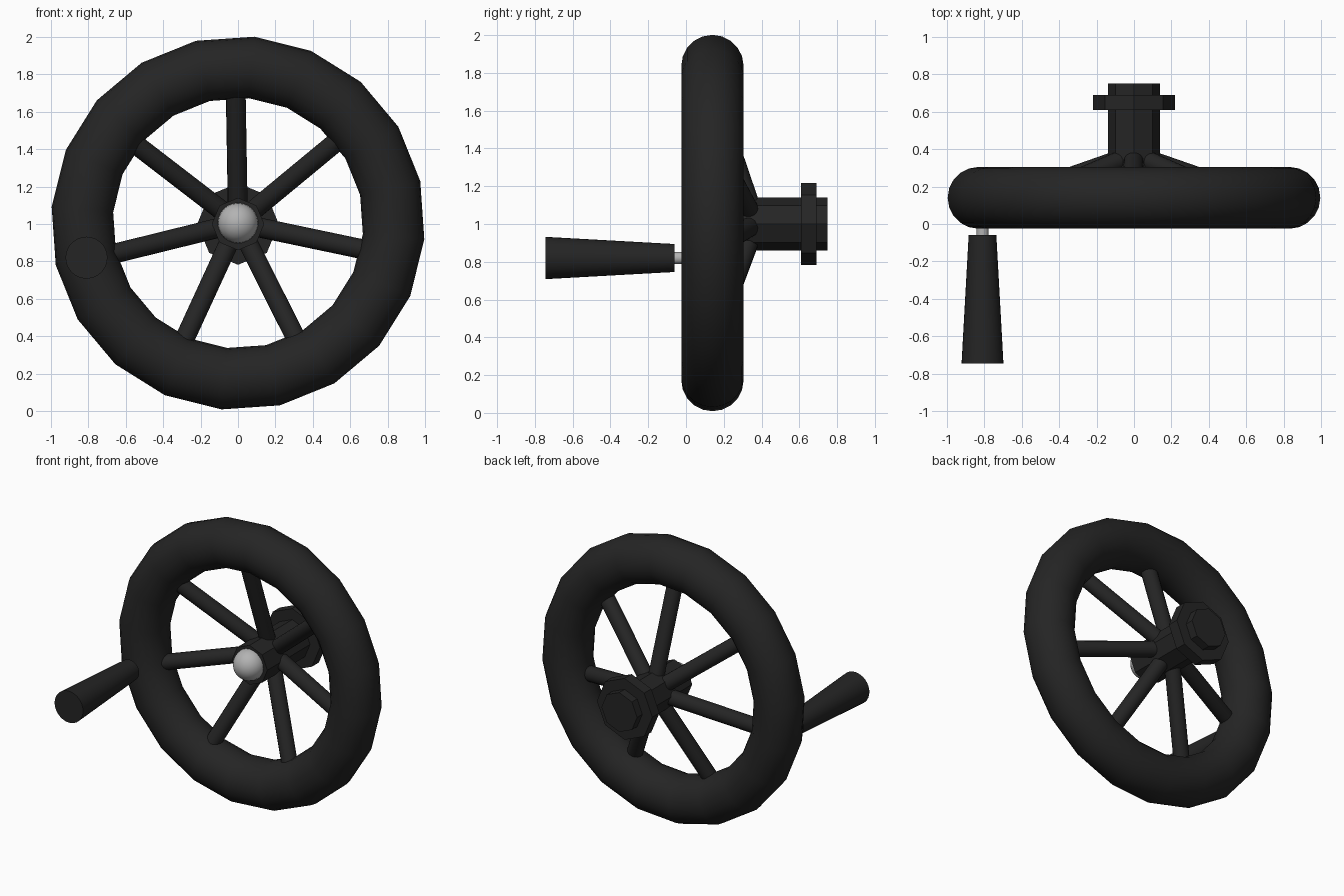
import bpy, bmesh, math
from mathutils import Vector, Matrix

cube = bpy.data.objects.get("Cube")
if cube:
    bpy.data.objects.remove(cube, do_unlink=True)


def material(name, value):
    m = bpy.data.materials.new(name)
    m.use_nodes = True
    color = (value, value, value, 1)
    m.diffuse_color = color
    m.node_tree.nodes["Principled BSDF"].inputs["Base Color"].default_value = color
    return m


BLACK = material("black iron", 0.018)
STEEL = material("polished steel", 0.45)
CENTRE = Vector((0, 0.14, 1.005))


def finish(obj, name, mat, angle=None):
    obj.name = name
    obj.data.materials.append(mat)
    if angle:
        bpy.ops.object.shade_smooth_by_angle(angle=math.radians(angle))
    return obj


def rod(name, start, end, r1, r2, mat, sides=16, turn=0, angle=40):
    """Cylinder or cone between two points."""
    start, end = Vector(start), Vector(end)
    axis = end - start
    bpy.ops.mesh.primitive_cone_add(vertices=sides, radius1=r1, radius2=r2, depth=axis.length)
    obj = bpy.context.object
    spin = Matrix.Rotation(math.radians(turn), 4, 'Z')
    obj.matrix_world = (Matrix.Translation((start + end) / 2)
                        @ axis.to_track_quat('Z', 'Y').to_matrix().to_4x4() @ spin)
    return finish(obj, name, mat, angle)


# Rim with twenty segments
bpy.ops.mesh.primitive_torus_add(major_segments=20, minor_segments=20,
                                 major_radius=0.835, minor_radius=0.165,
                                 location=CENTRE,
                                 rotation=(math.radians(90), math.radians(5), 0))
finish(bpy.context.object, "rim", BLACK, 40)

# Seven spokes, sloping back towards the hub
for i in range(7):
    a = math.radians(91 + i * 360 / 7)
    out = Vector((math.cos(a), 0, math.sin(a)))
    base = Vector((0, 0, CENTRE.z))
    rod(f"spoke_{i + 1}", base + out * 0.05 + Vector((0, 0.353, 0)),
        base + out * 0.75 + Vector((0, 0.115, 0)), 0.053, 0.053, BLACK)

# Hub shaft, collar and domed cap
rod("hub", (0, 0.13, 1), (0, 0.75, 1), 0.14, 0.14, BLACK, 8, angle=None)
rod("collar", (0, 0.61, 1), (0, 0.69, 1), 0.218, 0.218, BLACK, 8, angle=None)
bpy.ops.mesh.primitive_uv_sphere_add(segments=24, ring_count=12, radius=0.108,
                                     location=(0, 0.13, 1.005),
                                     rotation=(math.radians(90), 0, 0))
finish(bpy.context.object, "hub_cap", STEEL, 40)

# Crank handle
rod("handle_pin", (-0.81, 0.05, 0.82), (-0.81, -0.1, 0.82), 0.032, 0.032, STEEL)
rod("handle_grip", (-0.81, -0.06, 0.82), (-0.81, -0.745, 0.82), 0.074, 0.112, BLACK, 32)
